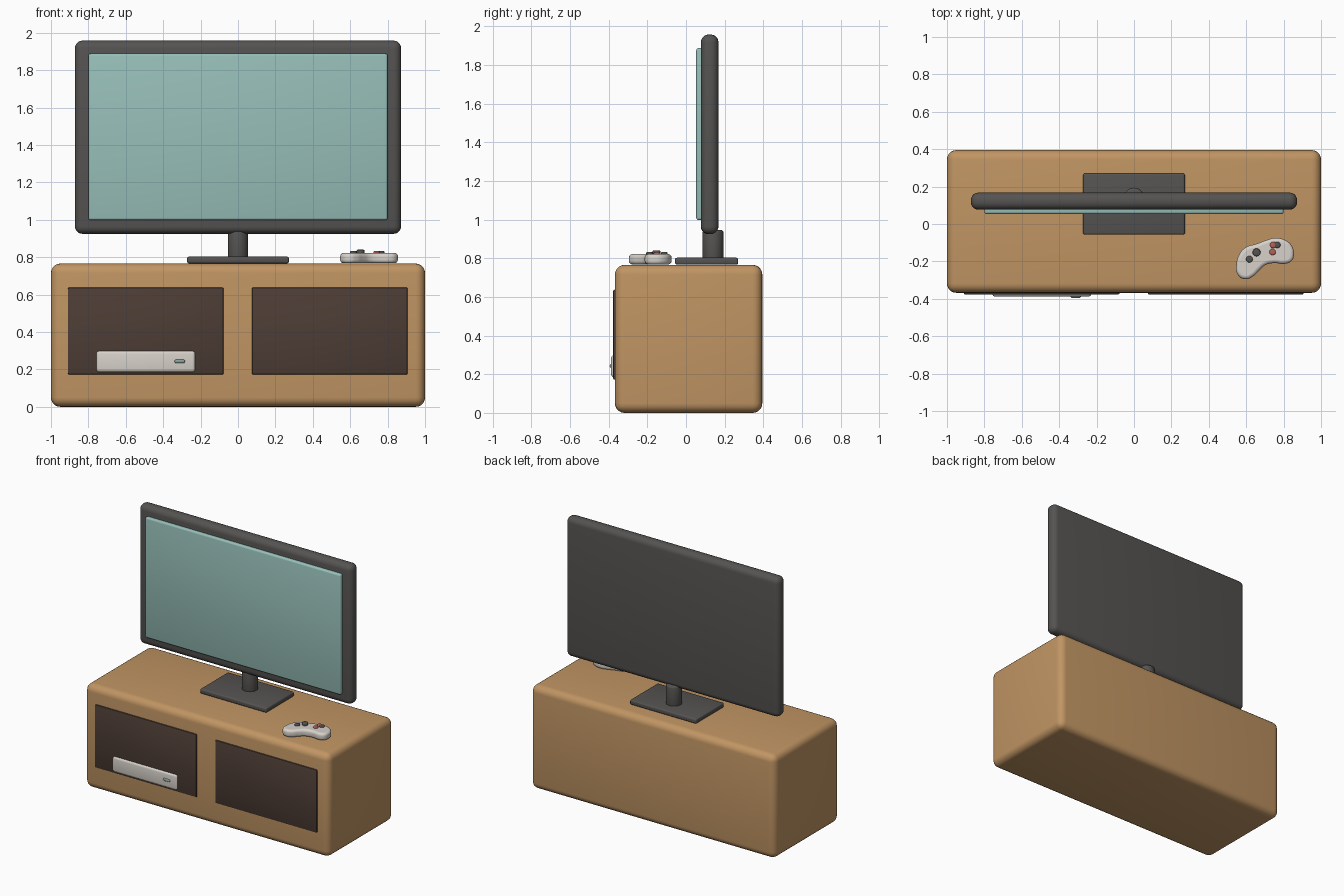
import bpy

if "Cube" in bpy.data.objects:
    bpy.data.objects.remove(bpy.data.objects["Cube"])


def material(name, rgb):
    m = bpy.data.materials.new(name)
    m.diffuse_color = (*rgb, 1)
    m.use_nodes = True
    m.node_tree.nodes["Principled BSDF"].inputs["Base Color"].default_value = m.diffuse_color
    return m


WOOD = material("wood", (0.53, 0.30, 0.125))
DARK = material("dark_wood", (0.075, 0.047, 0.036))
BLACK = material("charcoal", (0.09, 0.087, 0.083))
GLASS = material("screen_teal", (0.31, 0.52, 0.48))
WHITE = material("off_white", (0.68, 0.64, 0.59))
GREEN = material("grey_green", (0.25, 0.35, 0.32))
RED = material("red", (0.45, 0.12, 0.09))


def finish(o, name, mat, bevel, segments):
    o.name = name
    o.data.materials.append(mat)
    if bevel:
        b = o.modifiers.new("round", "BEVEL")
        b.width = bevel
        b.segments = segments
        b.limit_method = "ANGLE"
        b.angle_limit = 0.9
        b.use_clamp_overlap = True
        bpy.ops.object.modifier_apply(modifier=b.name)
    bpy.ops.object.shade_smooth_by_angle(angle=0.6)
    return o


def box(name, x, y, z, mat, bevel, segments=4):
    bpy.ops.mesh.primitive_cube_add(size=1)
    o = bpy.context.object
    spans = (x, y, z)
    for v in o.data.vertices:
        v.co = [(s[0] + s[1]) / 2 + c * (s[1] - s[0]) for s, c in zip(spans, v.co)]
    return finish(o, name, mat, bevel, segments)


def cylinder(name, x, y, z0, z1, r, mat, bevel, verts=32):
    bpy.ops.mesh.primitive_cylinder_add(vertices=verts, radius=r, depth=z1 - z0,
                                        location=(x, y, (z0 + z1) / 2))
    return finish(bpy.context.object, name, mat, bevel, 3)


# Cabinet with two dark front panels
box("cabinet", (-1, 1), (-0.368, 0.395), (0, 0.766), WOOD, 0.05, 5)
for side, x in (("left", (-0.91, -0.077)), ("right", (0.074, 0.907))):
    box(side + "_panel", x, (-0.377, -0.33), (0.172, 0.638), DARK, 0.008, 2)

# Game console in the left bay
box("console", (-0.758, -0.228), (-0.388, -0.2), (0.185, 0.299), WHITE, 0.016)
box("console_button", (-0.339, -0.284), (-0.395, -0.37), (0.233, 0.253), GREEN, 0.008, 3)

# Television
box("tv_frame", (-0.872, 0.872), (0.077, 0.168), (0.925, 1.958), BLACK, 0.04, 5)
box("tv_screen", (-0.8, 0.8), (0.053, 0.1), (0.998, 1.888), GLASS, 0.012, 3)
box("stand_base", (-0.272, 0.272), (-0.057, 0.27), (0.767, 0.803), BLACK, 0.01, 3)
cylinder("stand_post", 0, 0.14, 0.785, 0.947, 0.054, BLACK, 0.014)

# Controller body: rounded bean outline
outline = [(0.751, -0.075), (0.805, -0.084), (0.842, -0.114), (0.855, -0.160),
           (0.842, -0.198), (0.805, -0.213), (0.751, -0.209), (0.703, -0.219),
           (0.671, -0.246), (0.639, -0.278), (0.596, -0.295), (0.556, -0.273),
           (0.547, -0.219), (0.564, -0.160), (0.602, -0.122), (0.655, -0.106),
           (0.708, -0.086)]
curve = bpy.data.curves.new("controller", "CURVE")
curve.dimensions = "2D"
curve.fill_mode = "BOTH"
curve.resolution_u = 5
curve.extrude = 0.009
curve.bevel_depth = 0.018
curve.bevel_resolution = 3
curve.offset = -0.018
spline = curve.splines.new("BEZIER")
spline.bezier_points.add(len(outline) - 1)
for p, (x, y) in zip(spline.bezier_points, outline):
    p.co = (x, y, 0)
    p.handle_left_type = p.handle_right_type = "AUTO"
spline.use_cyclic_u = True
body = bpy.data.objects.new("controller", curve)
bpy.context.collection.objects.link(body)
body.location.z = 0.795
bpy.ops.object.select_all(action="DESELECT")
bpy.context.view_layer.objects.active = body
body.select_set(True)
bpy.ops.object.convert(target="MESH")
finish(bpy.context.object, "controller_body", WHITE, 0, 0)

# Thumbsticks and buttons
for i, (x, y, r, mat) in enumerate([(0.617, -0.188, 0.018, BLACK), (0.655, -0.152, 0.021, BLACK),
                                    (0.741, -0.150, 0.017, RED), (0.744, -0.112, 0.017, RED),
                                    (0.766, -0.112, 0.017, BLACK)]):
    top = 0.84 if i == 1 else 0.833
    cylinder(f"controller_button_{i + 1}", x, y, 0.81, top, r, mat, 0.006, 20)
